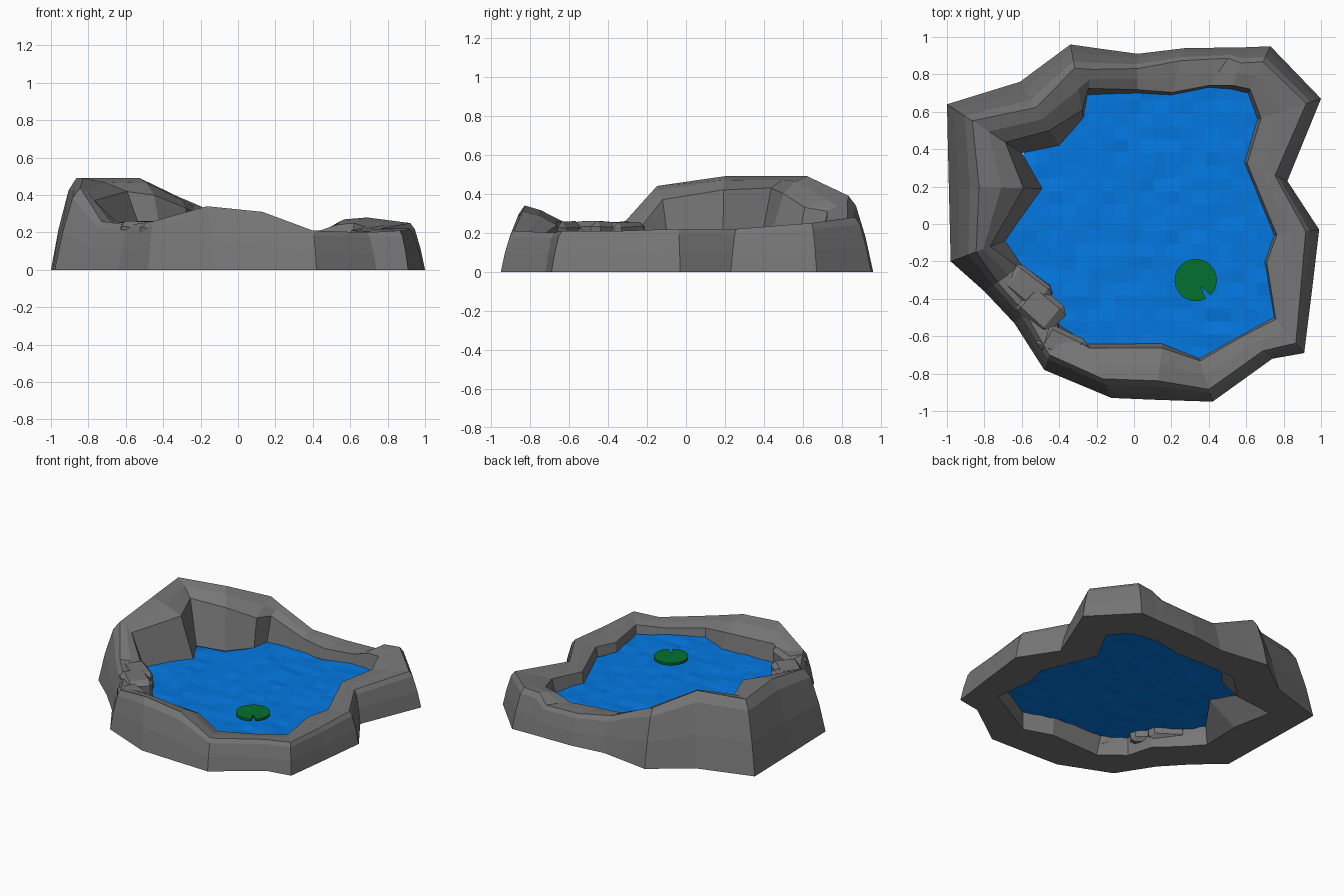
import bpy, bmesh, math, random
from mathutils import Vector

if "Cube" in bpy.data.objects:
    bpy.data.objects.remove(bpy.data.objects["Cube"])

random.seed(4)


def material(name, rgb):
    m = bpy.data.materials.new(name)
    m.diffuse_color = (*rgb, 1)
    m.use_nodes = True
    m.node_tree.nodes["Principled BSDF"].inputs["Base Color"].default_value = m.diffuse_color
    return m


ROCK = material("grey rock", (0.18, 0.18, 0.18))
WATER = material("blue water", (0.001, 0.19, 0.76))
LEAF = material("leaf green", (0.001, 0.165, 0.03))


def finish(bm, name, mat):
    bmesh.ops.recalc_face_normals(bm, faces=bm.faces)
    me = bpy.data.meshes.new(name)
    bm.to_mesh(me)
    bm.free()
    me.materials.append(mat)
    ob = bpy.data.objects.new(name, me)
    bpy.context.collection.objects.link(ob)
    return ob


# Rim stations: outer foot x, y, water edge x, y, crest height, inner lip height
RIM = [
    (-1.00, .64, -.60, .38, .49, .43), (-.61, .76, -.40, .42, .49, .40),
    (-.34, .96, -.27, .57, .39, .33), (-.20, .94, -.25, .69, .35, .31),
    (.02, .91, .02, .70, .24, .22), (.27, .94, .20, .69, .21, .20),
    (.54, .944, .40, .73, .21, .20), (.60, .945, .52, .72, .27, .24),
    (.73, .95, .61, .70, .28, .25),
    (1.00, .67, .66, .56, .25, .23), (.82, .23, .59, .33, .22, .21),
    (.99, -.03, .75, -.06, .22, .20), (.95, -.37, .70, -.20, .21, .19),
    (.91, -.69, .75, -.50, .21, .19), (.74, -.72, .58, -.59, .20, .18),
    (.42, -.95, .35, -.72, .21, .19), (.12, -.94, .15, -.64, .31, .24),
    (-.12, -.93, -.25, -.64, .34, .26), (-.48, -.78, -.40, -.54, .26, .22),
    (-.64, -.53, -.45, -.36, .24, .21), (-.80, -.36, -.60, -.22, .26, .23),
    (-.98, -.20, -.69, -.09, .44, .37), (-.99, .20, -.49, .19, .49, .42),
]
LEVEL = 0.13

# Rock rim: one closed cross-section per station, joined into a ring
bm = bmesh.new()
loops = []
for ox, oy, ix, iy, crest, lip in RIM:
    o, i = Vector((ox, oy)), Vector((ix, iy))
    d = (i - o).length

    def at(inset, z):
        p = o.lerp(i, inset / d)
        return bm.verts.new((p.x, p.y, z))
    lip_in = d - (0.35 if lip > 0.35 else 0.2) * (lip - LEVEL)
    loops.append([
        at(0, 0), at(0.1 * crest, crest * 0.45), at(0.23 * crest, crest * 0.87),
        at(0.33 * crest, crest), at(0.5 * (0.33 * crest + lip_in), crest * 0.7 + lip * 0.3),
        at(lip_in, lip), at(d, LEVEL), at(min(d, 0.29), 0)])
for a, b in zip(loops, loops[1:] + loops[:1]):
    for k in range(8):
        n = (k + 1) % 8
        bm.faces.new((a[k], a[n], b[n], b[k]))
finish(bm, "rock_rim", ROCK)


# Boulders wedged into the rim
def boulder(name, loc, size, turn):
    bm = bmesh.new()
    bmesh.ops.create_cube(bm, size=2)
    bmesh.ops.bevel(bm, geom=bm.edges[:], offset=0.3, segments=1, affect='EDGES')
    for v in bm.verts:
        v.co = Vector(c * s * random.uniform(0.92, 1.06) for c, s in zip(v.co, size))
    ob = finish(bm, name, ROCK)
    ob.location = loc
    ob.rotation_euler.z = math.radians(turn)


boulder("boulder_left", (-.57, -.34, .16), (.13, .085, .10), -38)
boulder("boulder_middle", (-.50, -.45, .16), (.12, .09, .10), -42)
boulder("boulder_front", (-.38, -.645, .16), (.13, .07, .10), -25)


# Water: rippled grid trimmed to the shape of the pool
def in_pool(x, y):
    inside = False
    for p, q in zip(RIM, RIM[1:] + RIM[:1]):
        if (p[3] > y) != (q[3] > y):
            if x < p[2] + (y - p[3]) * (q[2] - p[2]) / (q[3] - p[3]):
                inside = not inside
    return inside


bm = bmesh.new()
bmesh.ops.create_grid(bm, x_segments=23, y_segments=23, size=0.8)
outside = [f for f in bm.faces if not any(in_pool(v.co.x, v.co.y) for v in f.verts)]
bmesh.ops.delete(bm, geom=outside, context='FACES')
for v in bm.verts:
    v.co.z = LEVEL + 0.006 * math.sin(9 * v.co.x + 5 * v.co.y) + random.uniform(-.006, .006)
finish(bm, "water", WATER)

# Lily pad: thin disc with a wedge notch
bm = bmesh.new()
cx, cy, r = 0.33, -0.30, 0.113
outline = [(cx + 0.025, cy - 0.035)]
for k in range(25):
    t = math.radians(-45 + k * 344 / 24)
    outline.append((cx + r * math.cos(t), cy + r * math.sin(t)))
pad = bm.faces.new([bm.verts.new((x, y, 0.143)) for x, y in outline])
top = bmesh.ops.extrude_face_region(bm, geom=[pad])["geom"]
bmesh.ops.translate(bm, vec=(0, 0, 0.016), verts=[g for g in top if isinstance(g, bmesh.types.BMVert)])
finish(bm, "lily_pad", LEAF)
